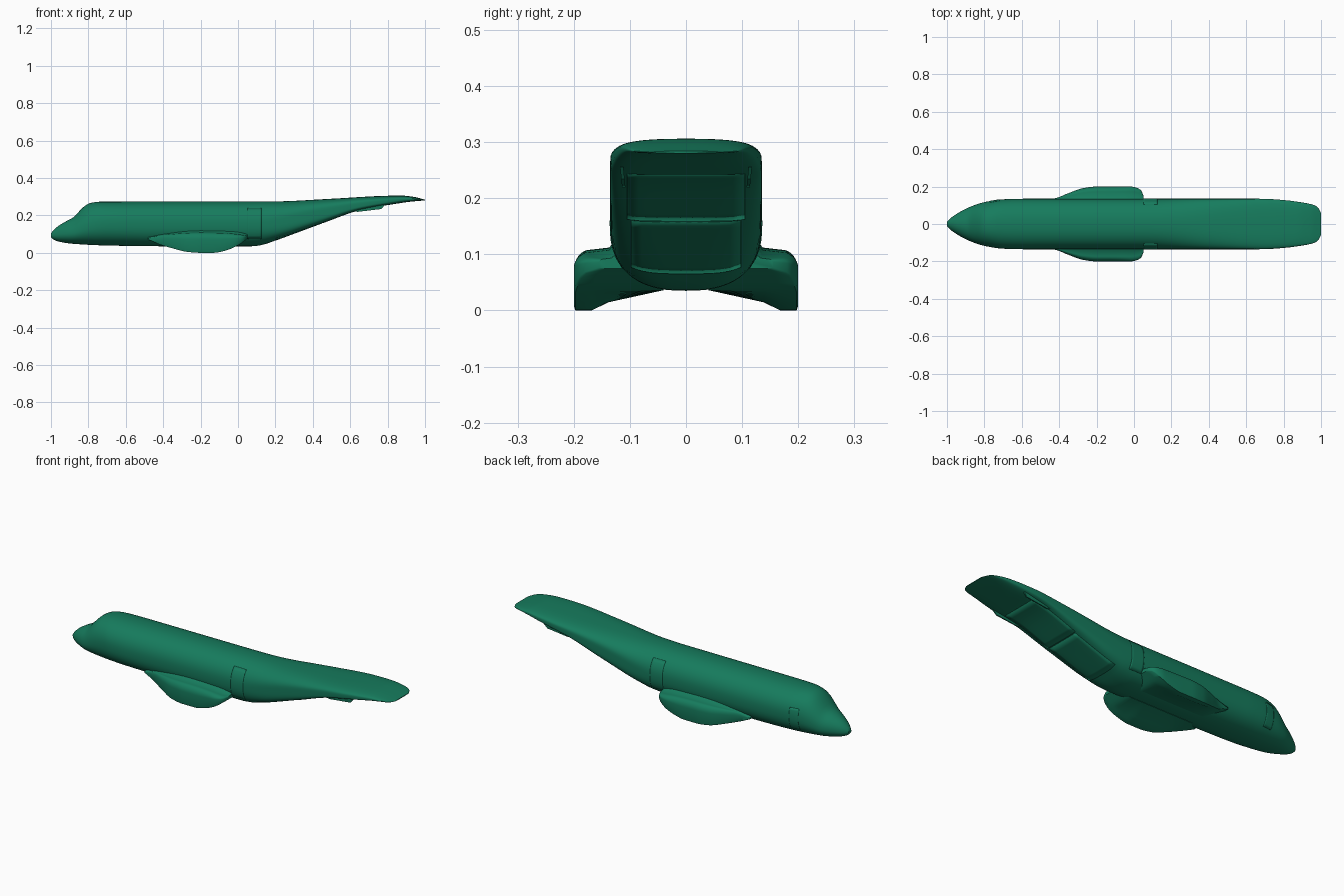
import bpy, bmesh, math

if "Cube" in bpy.data.objects:
    bpy.data.objects.remove(bpy.data.objects["Cube"])

green = bpy.data.materials.new("green_paint")
green.diffuse_color = (0.008, 0.2, 0.11, 1)
green.use_nodes = True
green.node_tree.nodes["Principled BSDF"].inputs["Base Color"].default_value = green.diffuse_color


def curve(pts, x):
    """Smooth monotone interpolation through (x, value) points."""
    if x <= pts[0][0]:
        return pts[0][1]
    if x >= pts[-1][0]:
        return pts[-1][1]
    d = [(b[1] - a[1]) / (b[0] - a[0]) for a, b in zip(pts, pts[1:])]

    def slope(i):
        if i == 0 or i == len(pts) - 1:
            return d[min(i, len(d) - 1)]
        a, b = d[i - 1], d[i]
        return 0 if a * b <= 0 else 2 * a * b / (a + b)
    for i in range(len(d)):
        if x <= pts[i + 1][0]:
            h = pts[i + 1][0] - pts[i][0]
            t = (x - pts[i][0]) / h
            return ((2*t**3 - 3*t*t + 1) * pts[i][1] + (t**3 - 2*t*t + t) * h * slope(i)
                    + (3*t*t - 2*t**3) * pts[i + 1][1] + (t**3 - t*t) * h * slope(i + 1))


def make(name, verts, faces, angle=35):
    me = bpy.data.meshes.new(name)
    me.from_pydata(verts, [], faces)
    bm = bmesh.new()
    bm.from_mesh(me)
    bmesh.ops.recalc_face_normals(bm, faces=bm.faces)
    bm.to_mesh(me)
    bm.free()
    ob = bpy.data.objects.new(name, me)
    bpy.context.collection.objects.link(ob)
    me.materials.append(green)
    bpy.ops.object.select_all(action='DESELECT')
    ob.select_set(True)
    bpy.context.view_layer.objects.active = ob
    bpy.ops.object.shade_smooth_by_angle(angle=math.radians(angle))
    return ob


def loft(name, rings, angle=35):
    n = len(rings[0])
    faces = [(i*n + j, i*n + (j+1) % n, (i+1)*n + (j+1) % n, (i+1)*n + j)
             for i in range(len(rings) - 1) for j in range(n)]
    faces += [tuple(range(n)), tuple((len(rings) - 1)*n + j for j in range(n))]
    return make(name, [p for r in rings for p in r], faces, angle)


# Fuselage profiles along x
TOP = [(-1, .104), (-.985, .122), (-.96, .144), (-.92, .168), (-.88, .19), (-.85, .221),
       (-.82, .25), (-.79, .266), (-.74, .273), (.2, .275), (.5, .289), (.8, .305),
       (.87, .306), (.94, .299), (1, .284)]
BOT = [(-1, .083), (-.985, .07), (-.95, .058), (-.88, .048), (-.7, .039), (-.4, .035),
       (.08, .035), (.14, .045), (.2, .066), (.45, .158), (.65, .228), (.8, .255),
       (.93, .274), (1, .28)]
WID = [(-1, .012), (-.985, .028), (-.95, .053), (-.9, .081), (-.85, .102), (-.8, .117),
       (-.7, .132), (-.6, .135), (.68, .135), (.8, .128), (.9, .115), (.95, .105), (.98, .092), (1, .06)]
MID = [(-1, .45), (-.85, .42), (-.7, .5), (.1, .5), (.4, .55), (.7, .5), (1, .5)]
NTOP = [(-1, 2), (-.7, 2.25), (.2, 2.3), (.6, 2.8), (1, 2.4)]
NBOT = [(-1, 2), (-.7, 2.4), (.08, 2.5), (.3, 4.5), (.6, 6), (.85, 4), (1, 2.2)]


def params(x):
    zt, zb = curve(TOP, x), curve(BOT, x)
    return zt, zb, zb + (zt - zb) * curve(MID, x), curve(WID, x), curve(NTOP, x), curve(NBOT, x)


def skin(x, t):
    zt, zb, zc, w, nt, nb = params(x)
    c, s = math.cos(t), math.sin(t)
    n, h = (nt, zt - zc) if s >= 0 else (nb, zc - zb)
    return (x, math.copysign(w * abs(c)**(2/n), c), zc + math.copysign(h * abs(s)**(2/n), s))


# Fuselage, with stations bunched towards the two ends
N, RING = 110, 64
stations = [-math.cos(math.pi * i / N) * .6 + (2*i/N - 1) * .4 for i in range(N + 1)]
loft("fuselage", [[skin(x, 2*math.pi*j/RING) for j in range(RING)] for x in stations], 40)


# Thin panels that follow the skin
def panel(name, x0, x1, point, nx=8, nv=10):
    verts = [point(x0 + (x1 - x0)*i/nx, j/nv) for i in range(nx + 1) for j in range(nv + 1)]
    m = nv + 1
    faces = [(i*m + j, i*m + j + 1, (i+1)*m + j + 1, (i+1)*m + j) for i in range(nx) for j in range(nv)]
    ob = make(name, verts, faces)
    mod = ob.modifiers.new("thickness", 'SOLIDIFY')
    mod.thickness = .002
    mod.offset = 0


def side_panel(name, x0, x1, z0, z1, side):
    def point(x, v):
        zt, zb, zc, w, nt, nb = params(x)
        z = z0 + (z1 - z0) * v
        n, h = (nt, zt - zc) if z >= zc else (nb, zc - zb)
        r = min(1, abs(z - zc) / h)
        return (x, side * w * (1 - r**n)**(1/n), z)
    panel(name, x0, x1, point)


def belly_panel(name, x0, x1, half):
    def point(x, v):
        zt, zb, zc, w, nt, nb = params(x)
        y = half * (2*v - 1)
        return (x, y, zc - (zc - zb) * (1 - min(1, abs(y)/w)**nb)**(1/nb))
    panel(name, x0, x1, point)


for side, label in ((-1, "right"), (1, "left")):
    side_panel("rear_door_" + label, .05, .125, .075, .24, side)
side_panel("crew_door", -.77, -.72, .075, .2, 1)
belly_panel("cargo_ramp", .2, .45, .098)
belly_panel("cargo_door", .455, .72, .105)

# Wheel sponsons: half sections lofted along x, then mirrored
S_WID = [(-.48, .128), (-.42, .138), (-.35, .165), (-.27, .192), (-.2, .2), (-.02, .2),
         (.02, .192), (.04, .178), (.05, .155)]
S_TOP = [(-.48, .078), (-.4, .095), (-.2, .108), (-.05, .104), (.05, .092)]
S_BOT = [(-.48, .07), (-.42, .045), (-.35, .024), (-.27, .005), (-.2, 0), (-.13, 0), (-.06, .014),
         (0, .04), (.05, .075)]


def pod_section(x):
    w, zt, zb = curve(S_WID, x), curve(S_TOP, x), curve(S_BOT, x)
    h = zt - zb
    k = max(0, (w - .13) / .07)
    inner = max(zb, .036)
    pts = [(.1, zt + .012), (.13, zt + .012 * k), (.13 + .1*(w - .13), zt + .004 * k)]
    pts += [(w - .35*(w - .12) * (1 - math.sin(a)), zt - .35*h * (1 - math.cos(a)))
            for a in [math.pi/2 * i/8 for i in range(9)]]
    pts += [(w, zb + .08*h), (w - .003, zb), (.115 + .62*(w - .115), zb),
            (.115 + .28*(w - .115), zb + .4*(inner - zb)), (.04, inner), (.04, inner + .03)]
    return [(x, y, z) for y, z in pts]


M = 44
pods = loft("sponsons", [pod_section(-.48 + .53*i/M) for i in range(M + 1)], 45)
mirror = pods.modifiers.new("mirror", 'MIRROR')
mirror.use_axis = (False, True, False)

# Ventral strakes under the tail
prof = [(.62, .222), (.64, .219), (.765, .234), (.785, .255), (.72, .262), (.62, .24)]
strake = loft("tail_strakes", [[(x, y + .1*(z - .22), z) for x, z in prof] for y in (.108, .114)])
mirror = strake.modifiers.new("mirror", 'MIRROR')
mirror.use_axis = (False, True, False)
